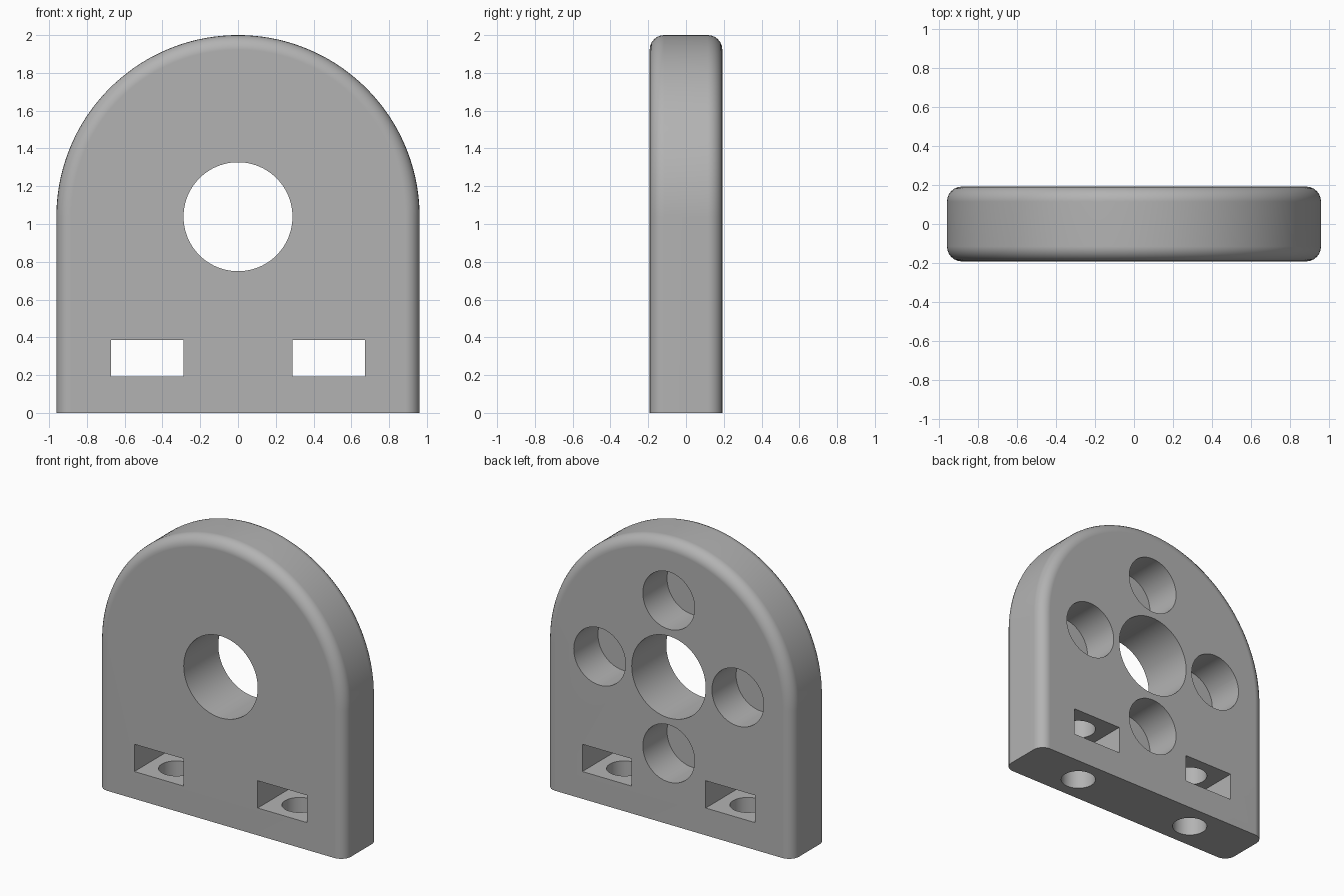
import bpy, bmesh, math
from mathutils import Matrix

old = bpy.data.objects.get("Cube")
if old:
    bpy.data.objects.remove(old, do_unlink=True)

MM = 2 / 52                    # design unit: the plate is 52 units tall
R, D = 25 * MM, 5 * MM         # arch radius, half thickness
AXIS_Z = 27 * MM               # height of the arch centre

grey = bpy.data.materials.new("plain grey")
grey.use_nodes = True
colour = (0.45, 0.45, 0.45, 1)
grey.diffuse_color = colour
grey.node_tree.nodes["Principled BSDF"].inputs["Base Color"].default_value = colour


def make_object(name, bm):
    bmesh.ops.recalc_face_normals(bm, faces=bm.faces)
    mesh = bpy.data.meshes.new(name)
    bm.to_mesh(mesh)
    bm.free()
    mesh.materials.append(grey)
    obj = bpy.data.objects.new(name, mesh)
    bpy.context.collection.objects.link(obj)
    return obj


def cylinder(name, radius, length, centre, axis, segments=64):
    bm = bmesh.new()
    turn = Matrix.Rotation(math.pi / 2, 4, "X") if axis == "Y" else Matrix()
    bmesh.ops.create_cone(bm, cap_ends=True, segments=segments, radius1=radius,
                          radius2=radius, depth=length,
                          matrix=Matrix.Translation(centre) @ turn)
    return make_object(name, bm)


def box(name, size, centre):
    bm = bmesh.new()
    bmesh.ops.create_cube(bm, size=1, matrix=Matrix.Translation(centre)
                          @ Matrix.Diagonal((*size, 1)))
    return make_object(name, bm)


# Arched plate: extruded outline, rounded along the sides and arch only
bm = bmesh.new()
steps = 96
outline = [(-R, 0), (R, 0)]
outline += [(R * math.cos(math.pi * i / steps), AXIS_Z + R * math.sin(math.pi * i / steps))
            for i in range(steps + 1)]
front = bm.faces.new([bm.verts.new((x, -D, z)) for x, z in outline])
extruded = bmesh.ops.extrude_face_region(bm, geom=[front], use_keep_orig=True)["geom"]
bmesh.ops.translate(bm, vec=(0, 2 * D, 0),
                    verts=[v for v in extruded if isinstance(v, bmesh.types.BMVert)])
bmesh.ops.recalc_face_normals(bm, faces=bm.faces)
rims = [e for e in bm.edges
        if abs(e.verts[0].co.y - e.verts[1].co.y) < 1e-5
        and max(v.co.z for v in e.verts) > 1e-5]
bmesh.ops.bevel(bm, geom=rims, offset=2 * MM, offset_type="OFFSET", segments=6,
                profile=0.5, affect="EDGES")
plate = make_object("arched_plate", bm)

# Central through hole
cutters = [cylinder("centre_hole", 7.5 * MM, 4 * D, (0, 0, AXIS_Z), "Y", 96)]

# Four blind pockets in the back, around the central hole
depth, reach = 7 * MM, 14 * MM
for i in range(4):
    a = i * math.pi / 2
    centre = (reach * math.cos(a), D, AXIS_Z + reach * math.sin(a))
    cutters.append(cylinder("back_pocket", 5.25 * MM, 2 * depth, centre, "Y"))

# Slots and the upright screw holes crossing them
screw_top = 15 * MM
for side in (-1, 1):
    x = side * 12.5 * MM
    cutters.append(box("slot", (10 * MM, 4 * D, 5 * MM), (x, 0, 7.5 * MM)))
    cutters.append(cylinder("screw_hole", 2.95 * MM, 2 * screw_top, (x, 0, 0), "Z", 48))

# Cut every opening, then discard the cutters
bpy.ops.object.select_all(action="DESELECT")
plate.select_set(True)
bpy.context.view_layer.objects.active = plate
for cutter in cutters:
    cutter.hide_render = True
    mod = plate.modifiers.new("cut", "BOOLEAN")
    mod.operation, mod.solver, mod.object = "DIFFERENCE", "EXACT", cutter
    bpy.ops.object.modifier_apply(modifier=mod.name)
    bpy.data.objects.remove(cutter, do_unlink=True)

# Smooth curves, crisp edges, flat faces kept flat
bpy.ops.object.shade_smooth_by_angle(angle=math.radians(30))
weighted = plate.modifiers.new("flat_faces", "WEIGHTED_NORMAL")
weighted.keep_sharp = True
